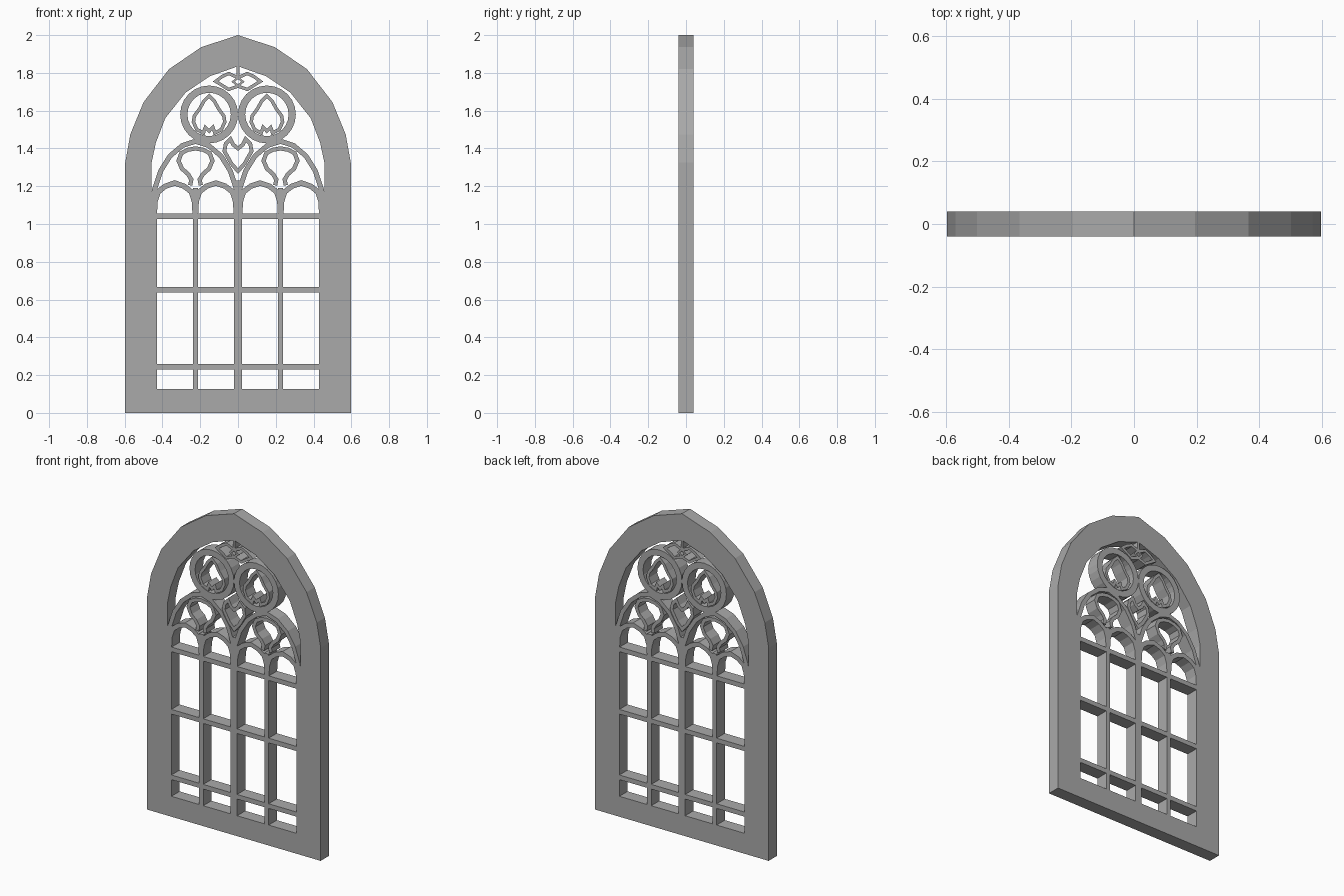
import bpy, bmesh, math
from mathutils import Vector

if "Cube" in bpy.data.objects:
    bpy.data.objects.remove(bpy.data.objects["Cube"])

HALF_DEPTH = 0.04

stone = bpy.data.materials.new("grey stone")
stone.use_nodes = True
COLOR = (0.4, 0.4, 0.4, 1)
stone.diffuse_color = COLOR
stone.node_tree.nodes["Principled BSDF"].inputs["Base Color"].default_value = COLOR


def band(name, outer, inner, closed):
    """Solid band between two paired outlines in the xz plane."""
    bm = bmesh.new()
    rows = [[bm.verts.new((p[0], y, p[1])) for p, y in
             ((a, -HALF_DEPTH), (b, -HALF_DEPTH), (b, HALF_DEPTH), (a, HALF_DEPTH))]
            for a, b in zip(outer, inner)]
    n = len(rows)
    for i in range(n if closed else n - 1):
        r, s = rows[i], rows[(i + 1) % n]
        for k in range(4):
            m = (k + 1) % 4
            bm.faces.new((r[k], r[m], s[m], s[k]))
    if not closed:
        bm.faces.new(rows[0])
        bm.faces.new(rows[-1])
    bmesh.ops.recalc_face_normals(bm, faces=bm.faces)
    mesh = bpy.data.meshes.new(name)
    bm.to_mesh(mesh)
    bm.free()
    mesh.materials.append(stone)
    obj = bpy.data.objects.new(name, mesh)
    bpy.context.collection.objects.link(obj)


def ribbon(name, path, width, closed=False):
    """Band of constant width following a path, with mitred corners."""
    pts = [Vector(p) for p in path]
    n = len(pts)
    left, right = [], []
    for i, p in enumerate(pts):
        before = pts[i - 1] if closed or i else None
        after = pts[(i + 1) % n] if closed or i < n - 1 else None
        d1 = (p - before).normalized() if before is not None else None
        d2 = (after - p).normalized() if after is not None else None
        d1, d2 = d1 or d2, d2 or d1
        n1, n2 = Vector((-d1.y, d1.x)), Vector((-d2.y, d2.x))
        miter = n1 + n2
        miter = miter.normalized() if miter.length > 0.01 else n1
        off = miter * (width / 2 / max(miter.dot(n1), 0.55))
        left.append(p + off)
        right.append(p - off)
    band(name, left, right, closed)


def mirrored(half, cx=0, cz=0):
    """Complete a half outline, dropping repeated points on the axis."""
    other = [(-x, z) for x, z in reversed(half) if x > 0]
    return [(cx + x, cz + z) for x, z in half + other]


# Outer frame with stepped jambs and a pointed arch
outer_half = [(0.597, 0), (0.597, 1.13), (0.597, 1.14), (0.597, 1.326), (0.57, 1.475),
              (0.5, 1.645), (0.365, 1.82), (0.195, 1.936), (0, 2)]
inner_half = [(0.43, 0.127), (0.43, 1.13), (0.457, 1.14), (0.457, 1.326), (0.435, 1.43),
              (0.385, 1.56), (0.278, 1.695), (0.15, 1.782), (0, 1.835)]
band("frame", mirrored(outer_half), mirrored(inner_half), True)

# Horizontal glazing bars
for label, z in (("lower", 0.245), ("middle", 0.653), ("upper", 1.041)):
    ribbon(label + "_crossbar", [(-0.44, z), (0.44, z)], 0.029)

# Vertical mullions
ribbon("centre_mullion", [(0, 0.12), (0, 1.23)], 0.044)
for side, s in (("left", 1), ("right", -1)):
    ribbon(side + "_mullion", [(s * 0.225, 0.12), (s * 0.225, 1.19)], 0.028)

# Small arch heads over the four lights
light_arch = [(0.108, 1.05), (0.104, 1.12), (0.088, 1.17), (0.05, 1.2), (0, 1.217)]
# Large pointed arch over each pair of lights
pair_arch = [(0.228, 1.08), (0.218, 1.18), (0.185, 1.28), (0.135, 1.36),
             (0.07, 1.415), (0, 1.438)]
# Open lobe hanging inside each large arch
lobe = [(0.028, 1.205), (0.022, 1.235), (0.04, 1.265), (0.072, 1.293), (0.09, 1.335),
        (0.075, 1.375), (0.04, 1.393), (0, 1.4)]
# Spade-shaped foil inside each round window
spade = [(0, -0.088), (0.02, -0.068), (0.03, -0.098), (0.065, -0.08), (0.083, -0.04),
         (0.078, -0.008), (0.05, 0.03), (0.028, 0.07), (0, 0.098)]

for side, s in (("left", 1), ("right", -1)):
    for place, x in (("outer", 0.335), ("inner", 0.117)):
        ribbon(f"{side}_{place}_light_arch", mirrored(light_arch, s * x), 0.028)
    ribbon(side + "_pair_arch", mirrored(pair_arch, s * 0.225), 0.026)
    ribbon(side + "_lobe", mirrored(lobe, s * 0.225), 0.022)
    cx, cz = s * 0.153, 1.58
    circle = [(cx + 0.134 * math.cos(a * math.tau / 24),
               cz + 0.134 * math.sin(a * math.tau / 24)) for a in range(24)]
    ribbon(side + "_round_window", circle, 0.038, True)
    ribbon(side + "_spade_foil", mirrored(spade, cx, cz), 0.018, True)

# Heart-shaped foil between the large arches
heart = [(0, 1.28), (0.035, 1.32), (0.072, 1.385), (0.065, 1.425), (0.04, 1.45),
         (0.025, 1.42), (0, 1.4)]
ribbon("heart_foil", mirrored(heart), 0.02, True)

# Four-lobed foil at the crown, with its small cusps
crown = [(0, 1.73), (0.05, 1.712), (0.085, 1.735), (0.118, 1.755),
         (0.085, 1.78), (0.05, 1.797), (0, 1.775)]
ribbon("crown_foil", mirrored(crown), 0.017, True)
for side, s in (("left", 1), ("right", -1)):
    ribbon(side + "_crown_cusp", [(s * 0.004, 1.735), (s * 0.025, 1.753),
                                  (s * 0.004, 1.772)], 0.012)
ribbon("crown_tie", [(0, 1.77), (0, 1.84)], 0.016)
